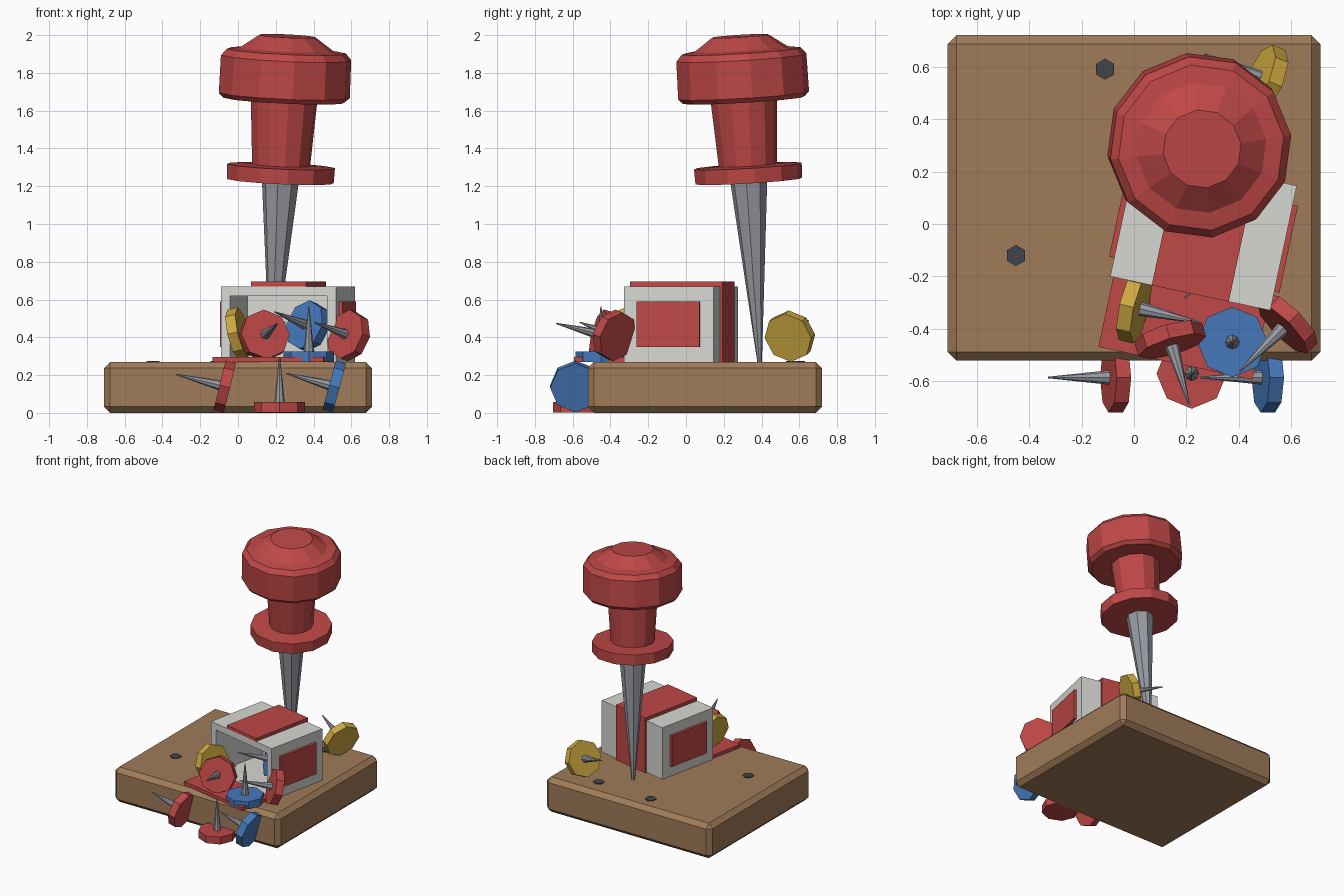
import bpy, bmesh, math
from mathutils import Vector, Matrix

cube = bpy.data.objects.get("Cube")
if cube:
    bpy.data.objects.remove(cube, do_unlink=True)


def material(name, rgb):
    m = bpy.data.materials.new(name)
    m.use_nodes = True
    colour = (*rgb, 1)
    m.diffuse_color = colour
    m.node_tree.nodes["Principled BSDF"].inputs["Base Color"].default_value = colour
    return m


RED = material("red plastic", (0.52, 0.065, 0.063))
BLUE = material("blue plastic", (0.06, 0.19, 0.5))
YELLOW = material("yellow plastic", (0.6, 0.39, 0.05))
WHITE = material("white card", (0.68, 0.69, 0.65))
WOOD = material("cork brown", (0.35, 0.2, 0.1))
STEEL = material("steel", (0.32, 0.33, 0.37))
DARK = material("dark hole", (0.05, 0.06, 0.07))


def add_object(name, bm, mat, matrix=Matrix()):
    bmesh.ops.recalc_face_normals(bm, faces=bm.faces)
    mesh = bpy.data.meshes.new(name)
    bm.to_mesh(mesh)
    bm.free()
    mesh.materials.append(mat)
    ob = bpy.data.objects.new(name, mesh)
    ob.matrix_world = matrix
    bpy.context.collection.objects.link(ob)
    return ob


def box(name, low, high, mat, matrix=Matrix()):
    bm = bmesh.new()
    bmesh.ops.create_cube(bm, size=1)
    low, high = Vector(low), Vector(high)
    for v in bm.verts:
        v.co = (low + high) / 2 + v.co * (high - low)
    return add_object(name, bm, mat, matrix)


def lathe(name, profile, sides, mat, matrix=Matrix()):
    """Revolve (radius, height) points around z, with flat caps."""
    bm = bmesh.new()
    rings = []
    for r, z in profile:
        rings.append([bm.verts.new((r * math.cos(a), r * math.sin(a), z))
                      for a in (i * math.tau / sides for i in range(sides))])
    for a, b in zip(rings, rings[1:]):
        for i in range(sides):
            j = (i + 1) % sides
            bm.faces.new((a[i], a[j], b[j], b[i]))
    bm.faces.new(rings[0])
    bm.faces.new(rings[-1])
    return add_object(name, bm, mat, matrix)


def aim(place, axis):
    turn = Vector(axis).to_track_quat('Z', 'Y').to_matrix().to_4x4()
    return Matrix.Translation(place) @ turn


# Board with bevelled edges
board = box("board", (-0.71, -0.52, 0), (0.71, 0.72, 0.27), WOOD)
bevel = board.modifiers.new("bevel", 'BEVEL')
bevel.width = 0.033
bevel.segments = 1

# Old pin holes
for x, y in ((-0.11, 0.59), (-0.45, -0.12), (0.35, 0.57)):
    lathe("pin_hole", [(0.04, 0), (0.04, 0.009)], 6, DARK,
          Matrix.Translation((x, y, 0.267)) @ Matrix.Rotation(math.pi / 6, 4, 'Z'))

# Large pin, leaning slightly
lean = aim((0.18, 0.39, 0.265), (0.046, -0.06, 1))
lathe("large_pin_spike", [(0.012, 0), (0.1, 0.98)], 8, STEEL, lean)
lathe("large_pin_handle", [
    (0.285, 0.965), (0.288, 1.045), (0.155, 1.05), (0.178, 1.4),
    (0.325, 1.395), (0.35, 1.42), (0.348, 1.62), (0.318, 1.655),
    (0.25, 1.665), (0.15, 1.735)], 12, RED, lean)

# Open box of pins, local frame with its opening towards -y
frame = Matrix.Translation((0.265, -0.027, 0.27)) @ Matrix.Rotation(math.radians(-12), 4, 'Z')
W, D, H, T = 0.312, 0.243, 0.4, 0.05
for side, name in ((-1, "right"), (1, "left")):
    xs = sorted((side * W, side * (W - T)))
    box(f"box_{name}_wall", (xs[0], -D, 0), (xs[1], D, H), WHITE, frame)
    xs = sorted((side * W, side * (W + 0.02)))
    box(f"box_{name}_label", (xs[0], -0.17, 0.08), (xs[1], 0.17, 0.32), RED, frame)
box("box_back", (-W + T, D - 0.04, 0), (W - T, D, H), WHITE, frame)
box("box_roof", (-W + T, -D, H - T), (W - T, D - 0.04, H), WHITE, frame)
box("box_floor", (-W + T, -D, 0), (W - T, D - 0.04, 0.02), WHITE, frame)
box("box_top_band", (-0.15, -D, H), (0.15, D + 0.015, H + 0.025), RED, frame)
box("box_back_band", (-0.15, D, 0), (0.15, D + 0.015, H), RED, frame)
box("box_flap", (-0.3, -0.515, 0), (0.3, -D, 0.026), RED, frame)


# Small pins: head centre, direction of the point
def small_pin(mat, place, axis):
    pose = aim(place, axis)
    lathe("small_pin_head", [(0.134, -0.028), (0.134, 0.028)], 8, mat, pose)
    lathe("small_pin_spike", [(0.028, 0.02), (0.003, 0.265)], 8, STEEL, pose)


small_pin(RED, (0.22, -0.57, 0.029), (0, 0, 1))
small_pin(RED, (-0.07, -0.585, 0.14), (-0.97, 0, 0.24))
small_pin(BLUE, (0.51, -0.585, 0.14), (-0.96, 0, 0.26))
small_pin(BLUE, (0.375, -0.45, 0.298), (0, 0, 1))
small_pin(BLUE, (0.37, -0.1, 0.46), (-0.66, -0.68, 0.28))
small_pin(RED, (0.138, -0.44, 0.41), (0.27, -0.93, 0.24))
small_pin(RED, (0.585, -0.38, 0.41), (-0.68, -0.68, 0.26))
small_pin(YELLOW, (0.0, -0.318, 0.422), (0.95, -0.22, 0.22))
small_pin(YELLOW, (0.5, 0.55, 0.406), (-0.88, 0.37, 0.32))
